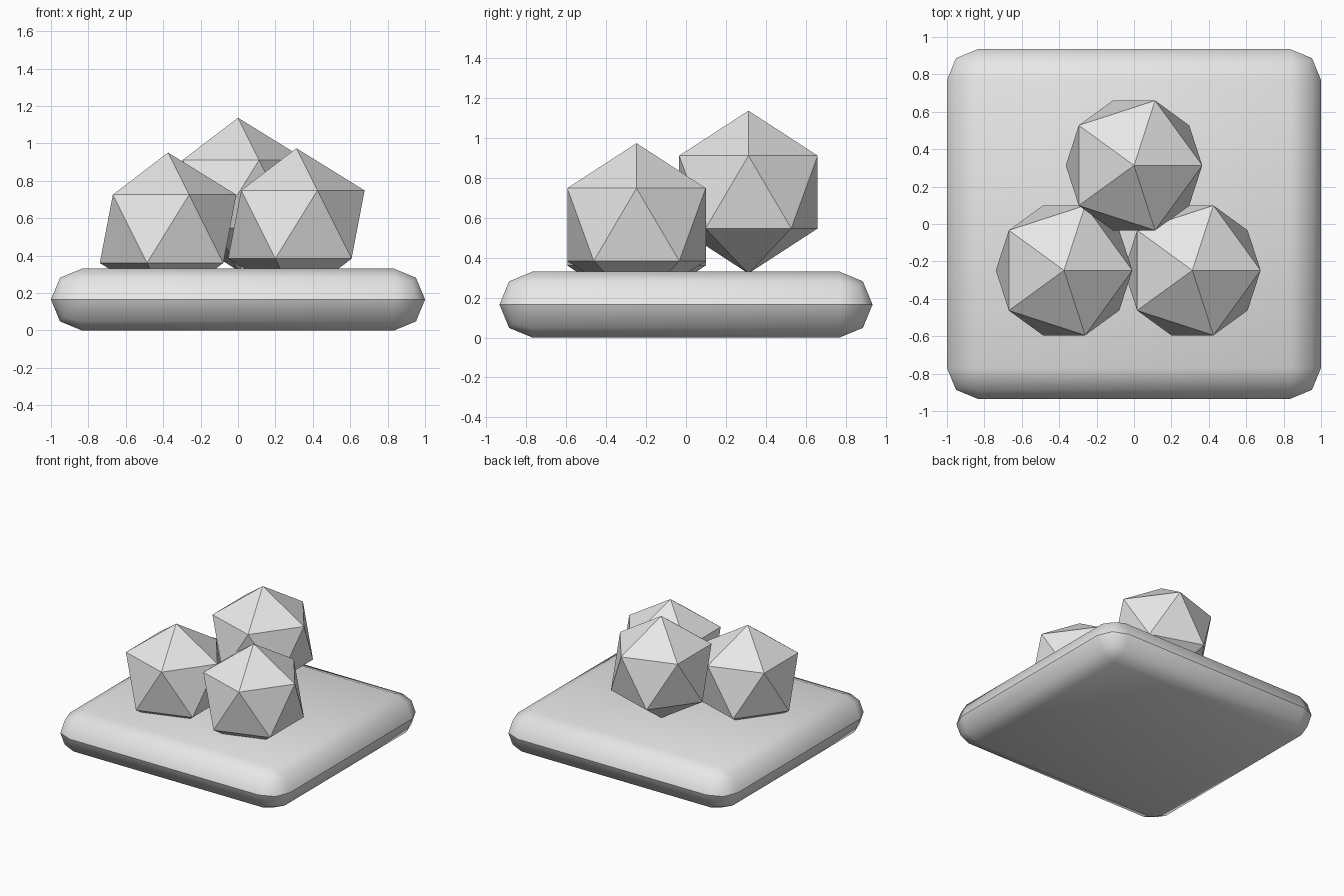
import bpy, bmesh

if "Cube" in bpy.data.objects:
    bpy.data.objects.remove(bpy.data.objects["Cube"])

stone = bpy.data.materials.new("light_grey")
stone.diffuse_color = (0.8, 0.8, 0.8, 1)
stone.use_nodes = True
stone.node_tree.nodes["Principled BSDF"].inputs["Base Color"].default_value = stone.diffuse_color

HALF_X, HALF_Y, HEIGHT = 1.0, 0.935, 0.33
ROUND = HEIGHT / 2


def add_object(name, bm):
    mesh = bpy.data.meshes.new(name)
    bm.to_mesh(mesh)
    bm.free()
    mesh.materials.append(stone)
    obj = bpy.data.objects.new(name, mesh)
    bpy.context.collection.objects.link(obj)
    return obj


# Base slab: fully rounded block with a two-segment bevel
bm = bmesh.new()
bmesh.ops.create_cube(bm, size=1)
for v in bm.verts:
    v.co.x *= 2 * HALF_X
    v.co.y *= 2 * HALF_Y
    v.co.z = (v.co.z + 0.5) * HEIGHT
bmesh.ops.bevel(bm, geom=bm.edges[:], offset=ROUND, offset_type='OFFSET',
                segments=2, profile=0.5, affect='EDGES', clamp_overlap=True)
bmesh.ops.remove_doubles(bm, verts=bm.verts[:], dist=0.001)
bmesh.ops.recalc_face_normals(bm, faces=bm.faces[:])
for f in bm.faces:
    f.smooth = True
# Crisp seam around the middle of the slab
for e in bm.edges:
    if all(abs(v.co.z - ROUND) < 0.002 for v in e.verts):
        e.smooth = False
add_object("base_slab", bm)

# Three faceted balls: two resting in the slab, one behind and higher
balls = {
    "left_ball": (-0.374, -0.248, 0.543),
    "right_ball": (0.312, -0.248, 0.566),
    "back_ball": (0.0, 0.313, 0.729),
}
for name, place in balls.items():
    bm = bmesh.new()
    bmesh.ops.create_icosphere(bm, subdivisions=1, radius=0.408)
    add_object(name, bm).location = place
